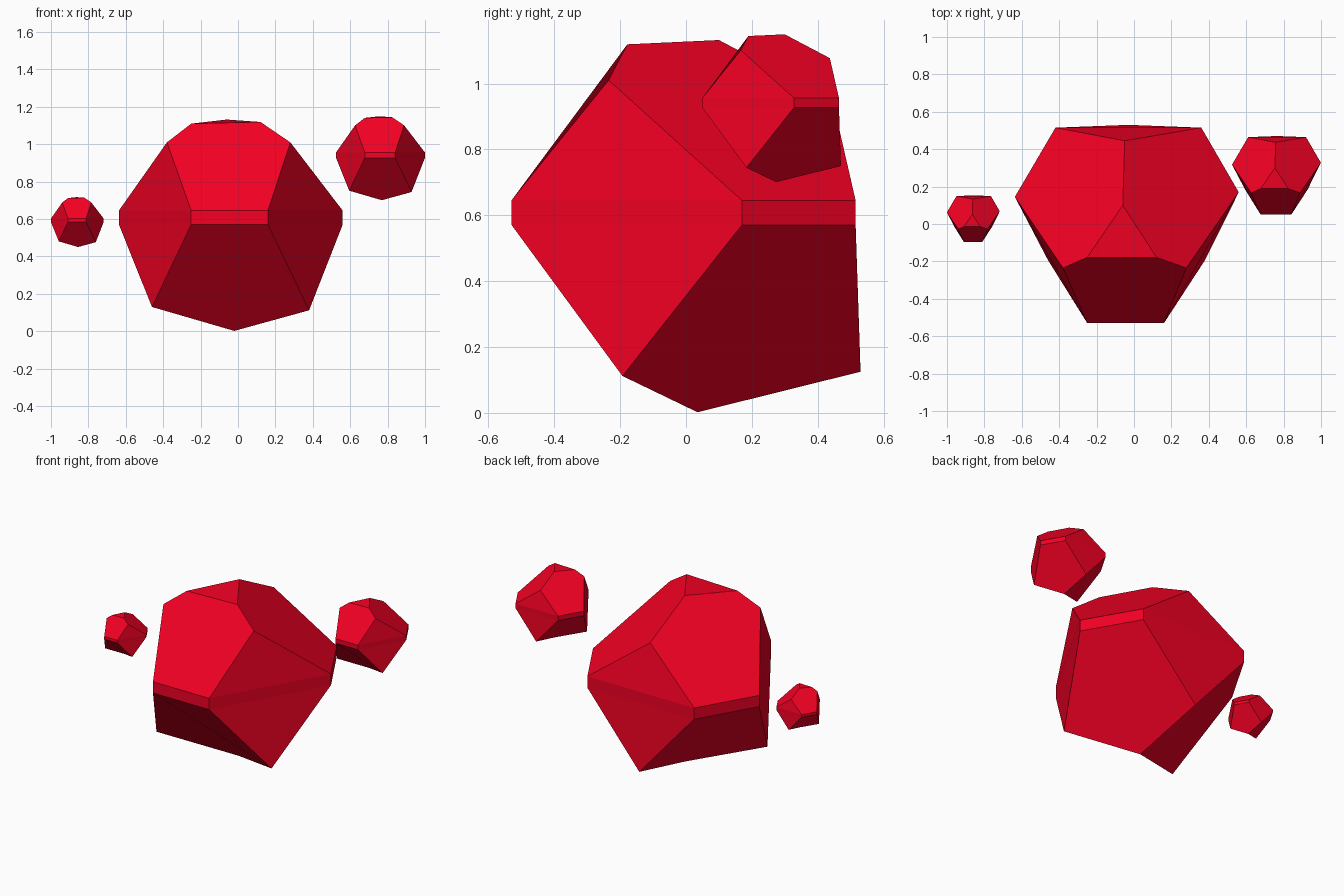
import bpy, bmesh

if "Cube" in bpy.data.objects:
    bpy.data.objects.remove(bpy.data.objects["Cube"])

red = bpy.data.materials.new("red_crystal")
red.diffuse_color = (0.9, 0.0, 0.017, 1)
red.use_nodes = True
red.node_tree.nodes["Principled BSDF"].inputs["Base Color"].default_value = red.diffuse_color

# widest outline, extruded into a thin vertical band
BELT = [(-0.25, -0.53), (0.16, -0.53), (0.56, 0.17),
        (0.36, 0.515), (-0.42, 0.515), (-0.637, 0.145)]
BAND = (0.571, 0.645)
# corners in three-fold order: right, back, left
CAP = [(0.12, -0.178, 1.119), (-0.06, 0.10, 1.132), (-0.25, -0.178, 1.11)]
SHOULDER = [(0.28, -0.235, 1.01), (-0.05, 0.445, 0.95), (-0.38, -0.235, 1.01)]
BASE = [(0.38, -0.193, 0.112), (-0.03, 0.53, 0.125), (-0.46, -0.193, 0.13)]
TIP = (-0.02, 0.035, 0.002)


def rock(name, loc, size):
    bm = bmesh.new()
    lo, hi = [[bm.verts.new((x, y, z)) for x, y in BELT] for z in BAND]
    cap, sh, base = [[bm.verts.new(p) for p in ring] for ring in (CAP, SHOULDER, BASE)]
    tip = bm.verts.new(TIP)
    bm.faces.new(cap)
    for k in range(3):
        a, b, c = 2 * k, 2 * k + 1, (2 * k + 2) % 6
        # big upper and lower facets, then the triangles between them
        bm.faces.new((hi[a], hi[b], sh[k], cap[k], cap[k - 1], sh[k - 1]))
        bm.faces.new((lo[b], lo[a], base[k - 1], tip, base[k]))
        bm.faces.new((hi[b], hi[c], sh[k]))
        bm.faces.new((lo[c], lo[b], base[k]))
        # band
        for i, j in ((a, b), (b, c)):
            bm.faces.new((lo[i], lo[j], hi[j], hi[i]))
    bmesh.ops.recalc_face_normals(bm, faces=bm.faces[:])
    me = bpy.data.meshes.new(name)
    bm.to_mesh(me)
    bm.free()
    me.materials.append(red)
    ob = bpy.data.objects.new(name, me)
    ob.location = loc
    ob.scale = (size,) * 3
    bpy.context.collection.objects.link(ob)


# one large gem with two smaller copies floating at its sides
rock("large_rock", (0, 0, 0), 1.0)
rock("medium_rock", (0.777, 0.26, 0.70), 0.397)
rock("small_rock", (-0.85, 0.028, 0.45), 0.236)
